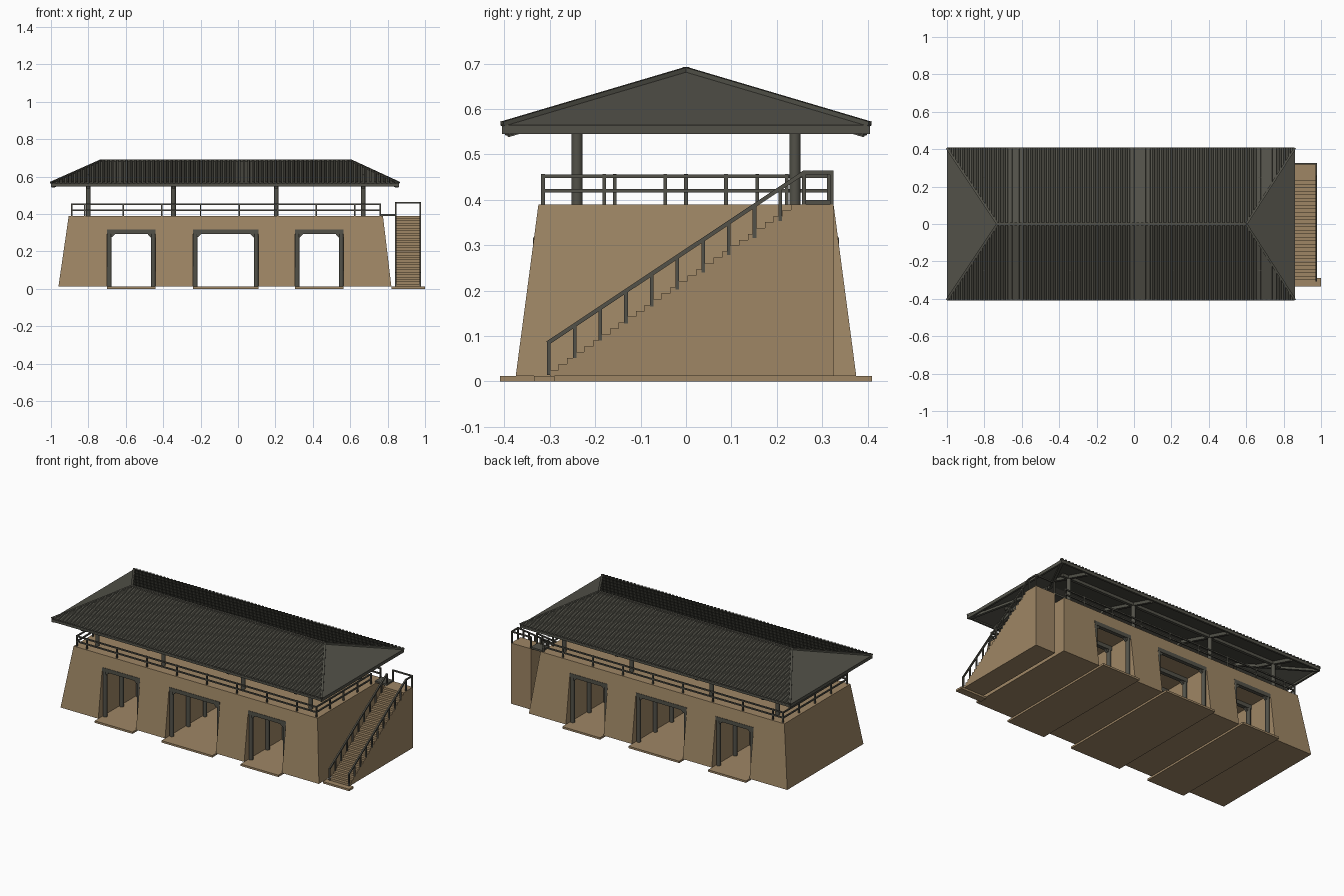
import bpy, bmesh, math
from mathutils import Vector

if "Cube" in bpy.data.objects:
    bpy.data.objects.remove(bpy.data.objects["Cube"])


def material(name, rgb):
    m = bpy.data.materials.new(name)
    m.diffuse_color = (*rgb, 1)
    m.use_nodes = True
    m.node_tree.nodes["Principled BSDF"].inputs["Base Color"].default_value = m.diffuse_color
    return m


TAN = material("sandy wall", (0.345, 0.24, 0.13))
DARK = material("dark grey metal", (0.085, 0.083, 0.066))


def finish(bm, name, mat, smooth=False):
    bmesh.ops.recalc_face_normals(bm, faces=bm.faces)
    me = bpy.data.meshes.new(name)
    bm.to_mesh(me)
    bm.free()
    me.materials.append(mat)
    ob = bpy.data.objects.new(name, me)
    bpy.context.collection.objects.link(ob)
    if smooth:
        bpy.ops.object.select_all(action='DESELECT')
        ob.select_set(True)
        bpy.context.view_layer.objects.active = ob
        bpy.ops.object.shade_smooth_by_angle()
    return ob


def box(bm, x0, x1, y0, y1, z0, z1):
    v = bmesh.ops.create_cube(bm, size=1)['verts']
    for p in v:
        p.co = ((x0 + x1) / 2 + p.co.x * (x1 - x0),
                (y0 + y1) / 2 + p.co.y * (y1 - y0),
                (z0 + z1) / 2 + p.co.z * (z1 - z0))
    return v


def bar(bm, a, b, w, h=None):
    """Square bar from a to b."""
    a, b = Vector(a), Vector(b)
    h = h or w
    d = (b - a).normalized()
    side = d.cross(Vector((0, 0, 1)))
    side = side.normalized() if side.length > 1e-4 else Vector((1, 0, 0))
    up = side.cross(d)
    for p in bmesh.ops.create_cube(bm, size=1)['verts']:
        x, y, z = p.co
        p.co = a.lerp(b, x + 0.5) + side * y * w + up * z * h


def post(bm, x, y, z0, z1, r):
    v = bmesh.ops.create_cone(bm, segments=14, radius1=r, radius2=r,
                              depth=z1 - z0, cap_ends=True)['verts']
    bmesh.ops.translate(bm, verts=v, vec=(x, y, (z0 + z1) / 2))


DOORS = [(-0.70, -0.44), (-0.24, 0.11), (0.305, 0.565)]
DECK = 0.39

# tapered building with passages cut through
bm = bmesh.new()
for p in box(bm, -0.96, 0.82, -0.375, 0.375, 0.012, DECK):
    if p.co.z > 0.2:
        p.co.x = -0.905 if p.co.x < 0 else 0.775
        p.co.y = math.copysign(0.325, p.co.y)
walls = finish(bm, "walls", TAN)
bm = bmesh.new()
for a, b in DOORS:
    box(bm, a, b, -0.6, 0.6, -0.1, 0.317)
cutter = finish(bm, "passage_cutter", TAN)
cutter.hide_render = True
cutter.hide_viewport = True
mod = walls.modifiers.new("passages", 'BOOLEAN')
mod.object = cutter
mod.solver = 'EXACT'

# passage floors and stair pad
bm = bmesh.new()
for a, b in DOORS:
    box(bm, a, b, -0.41, 0.41, 0, 0.012)
box(bm, 0.82, 1.0, -0.335, -0.29, 0, 0.012)
finish(bm, "floor_slabs", TAN)

# passage posts, lintels and corner braces
posts, beams = bmesh.new(), bmesh.new()
for a, b in DOORS:
    for i in range(5):
        y = -0.325 + i * 0.1625
        for x, s in ((a + 0.0125, 1), (b - 0.0125, -1)):
            post(posts, x, y, 0.012, 0.296, 0.0125)
            bar(beams, (x + s * 0.008, y, 0.28), (x + s * 0.024, y, 0.297), 0.016)
        box(beams, a, b, y - 0.012, y + 0.012, 0.293, 0.317)
finish(posts, "passage_posts", DARK, True)
finish(beams, "passage_lintels", DARK)

# solid staircase and its landing
N, Y0, Y1 = 29, -0.30, 0.25
profile = [(Y0, 0.012)]
for i in range(N):
    z = 0.012 + (DECK - 0.012) * (i + 1) / N
    profile += [(Y0 + (Y1 - Y0) * i / N, z), (Y0 + (Y1 - Y0) * (i + 1) / N, z)]
profile += [(0.325, DECK), (0.325, 0.012)]
bm = bmesh.new()
f = bm.faces.new([bm.verts.new((0.84, y, z)) for y, z in profile])
ext = bmesh.ops.extrude_face_region(bm, geom=[f])['geom']
bmesh.ops.translate(bm, vec=(0.138, 0, 0),
                    verts=[g for g in ext if isinstance(g, bmesh.types.BMVert)])
finish(bm, "staircase", TAN)
bm = bmesh.new()
box(bm, 0.765, 0.845, 0.255, 0.322, 0.388, 0.399)
finish(bm, "landing_bridge", DARK)

# stair railings
bm = bmesh.new()
for x in (0.843, 0.975):
    bar(bm, (x, -0.305, 0.084), (x, 0.26, 0.46), 0.009)
    for i in range(10):
        y = -0.302 + i * 0.0566
        rail = 0.086 + (y + 0.302) * 0.6655
        box(bm, x - 0.004, x + 0.004, y - 0.004, y + 0.004, rail - 0.072, rail)
    for y in (0.26, 0.321):
        box(bm, x - 0.004, x + 0.004, y - 0.004, y + 0.004, DECK, 0.463)
bar(bm, (0.975, 0.258, 0.46), (0.975, 0.325, 0.46), 0.008)
bar(bm, (0.839, 0.321, 0.46), (0.979, 0.321, 0.46), 0.008)
finish(bm, "stair_railing", DARK)

# deck railing with a gap at the landing
bm = bmesh.new()
for z in (0.42, 0.452):
    for y in (-0.315, 0.315):
        bar(bm, (-0.894, y, z), (0.764, y, z), 0.008)
    bar(bm, (-0.89, -0.315, z), (-0.89, 0.315, z), 0.008)
    bar(bm, (0.76, -0.315, z), (0.76, 0.225, z), 0.008)
spots = [(x, y) for y in (-0.315, 0.315)
         for x in [-0.89, 0.76] + [-0.82 + 0.2065 * i for i in range(8)]]
spots += [(-0.89, y) for y in (-0.157, 0, 0.157)]
spots += [(0.76, -0.18 + 0.134 * i) for i in range(4)]
for x, y in spots:
    box(bm, x - 0.004, x + 0.004, y - 0.004, y + 0.004, DECK, 0.457)
finish(bm, "deck_railing", DARK)

# roof dimensions
XA, XB, RA, RB, W, E, R = -1.0, 0.86, -0.73, 0.60, 0.405, 0.563, 0.683
COLS = (-0.80, -0.345, 0.205, 0.67)


def rise(x):
    return max(0, min(1, (x - XA) / (RA - XA), (XB - x) / (XB - RB)))


# roof columns, purlins and rafters
bm, fr = bmesh.new(), bmesh.new()
for s in (-1, 1):
    bar(fr, (-0.85, s * 0.24, 0.590), (0.72, s * 0.24, 0.590), 0.018)
    for x in COLS:
        t = rise(x)
        top = E + (R - E) * min(t, 1 - 0.24 / W)
        post(bm, x, s * 0.24, DECK, top, 0.0125)
        bar(fr, (x, s * 0.395, 0.547), (x, s * W * (1 - t), E + (R - E) * t - 0.018), 0.018, 0.02)
    for xe, xr in ((XA, RA), (XB, RB)):
        bar(fr, (xe * 0.99, s * 0.395, 0.549), (xr, 0, R - 0.018), 0.016)
finish(bm, "roof_columns", DARK, True)
finish(fr, "roof_frame", DARK)

# hipped roof shell
bm = bmesh.new()
a, b, c, d, e, f = [bm.verts.new(p) for p in (
    (XA, -W, E), (XB, -W, E), (XB, W, E), (XA, W, E), (RA, 0, R), (RB, 0, R))]
for face in ((a, b, f, e), (b, c, f), (c, d, e, f), (d, a, e)):
    bm.faces.new(face)
shell = finish(bm, "roof_shell", DARK)
for p in shell.data.polygons:
    if p.normal.z < 0:
        p.flip()
mod = shell.modifiers.new("thickness", 'SOLIDIFY')
mod.thickness = 0.010
mod.offset = -1

# eave boards
bm = bmesh.new()
for s in (-1, 1):
    box(bm, XA, XB, s * 0.399 - 0.006, s * 0.399 + 0.006, 0.548, 0.566)
for x in (XA + 0.006, XB - 0.006):
    box(bm, x - 0.006, x + 0.006, -W, W, 0.545, 0.565)
finish(bm, "eave_boards", DARK)

# ribbed sheets on the long slopes
bm = bmesh.new()
RIBS = 77
step = (XB - XA) / RIBS
for s in (-1, 1):
    prev = None
    for i in range(RIBS):
        for u, h in ((0.0, 0.001), (0.45, 0.001), (0.55, 0.009), (0.9, 0.009)):
            x = XA + (i + u) * step
            t = rise(x)
            pair = (bm.verts.new((x, s * (W + 0.004), E + h)),
                    bm.verts.new((x, s * W * (1 - t), E + (R - E) * t + h)))
            if prev:
                bm.faces.new((prev[0], pair[0], pair[1], prev[1]) if s < 0
                             else (prev[1], pair[1], pair[0], prev[0]))
            prev = pair
ribs = finish(bm, "ribbed_sheets", DARK)
for p in ribs.data.polygons:
    if p.normal.z < 0:
        p.flip()

# ridge and hip caps
bm = bmesh.new()
bar(bm, (RA, 0, R + 0.003), (RB, 0, R + 0.003), 0.014, 0.012)
for s in (-1, 1):
    for xe, xr in ((XA, RA), (XB, RB)):
        bar(bm, (xe, s * W, E + 0.004), (xr, 0, R + 0.004), 0.012, 0.010)
finish(bm, "ridge_caps", DARK)
